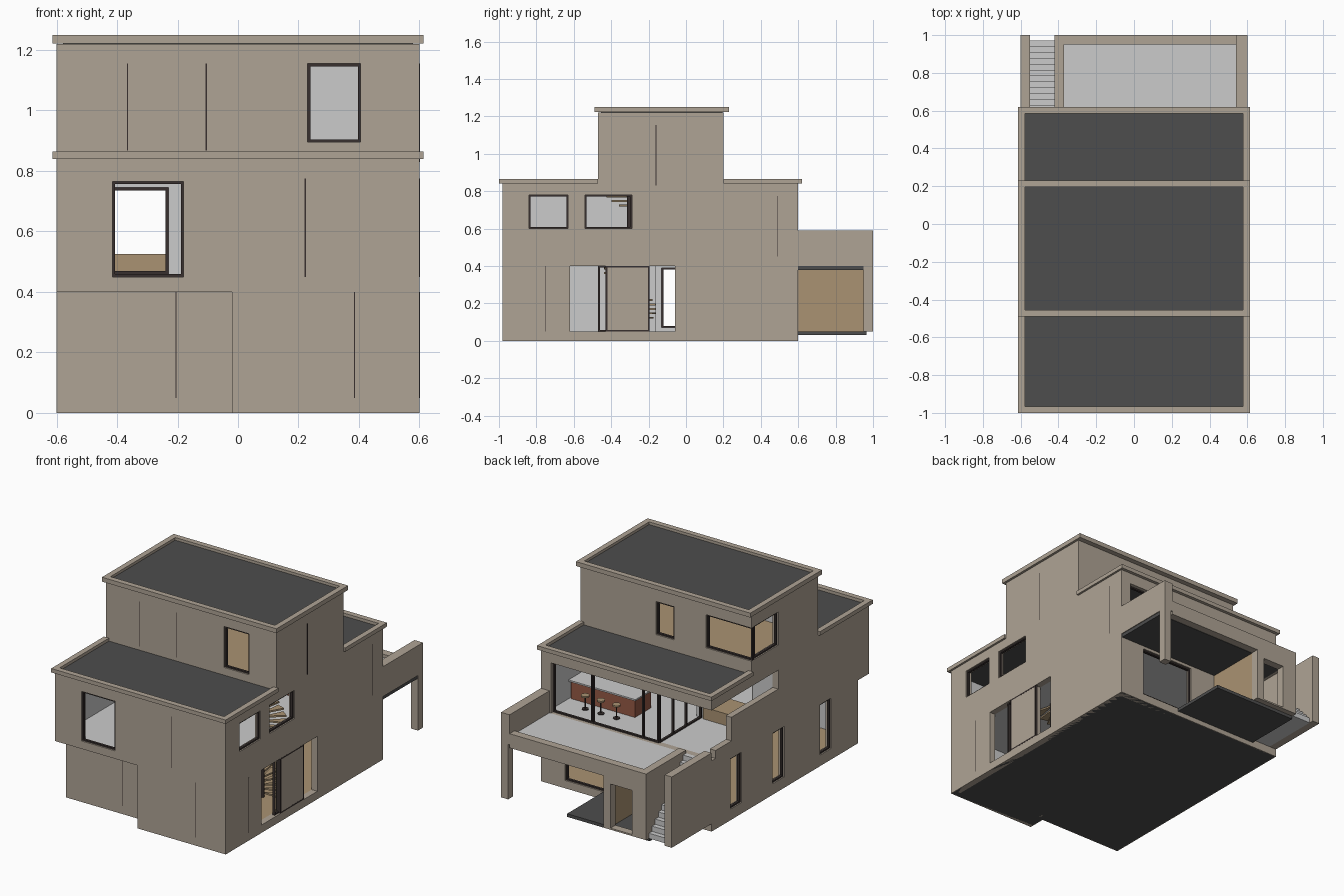
import bpy, bmesh, math

if "Cube" in bpy.data.objects:
    bpy.data.objects.remove(bpy.data.objects["Cube"])


def mat(name, r, g, b):
    m = bpy.data.materials.new(name)
    m.diffuse_color = (r, g, b, 1)
    m.use_nodes = True
    m.node_tree.nodes["Principled BSDF"].inputs["Base Color"].default_value = m.diffuse_color
    return m


TAN = mat("stucco", 0.43, 0.37, 0.30)
DARK = mat("roofing", 0.075, 0.075, 0.075)
FRAME = mat("frame_metal", 0.04, 0.03, 0.028)
WOOD = mat("wood", 0.40, 0.29, 0.17)
BRICK = mat("brick", 0.30, 0.10, 0.06)


def finish(name, bm, mats):
    me = bpy.data.meshes.new(name)
    bm.to_mesh(me)
    bm.free()
    ob = bpy.data.objects.new(name, me)
    bpy.context.collection.objects.link(ob)
    for m in mats:
        me.materials.append(m)
    return ob


def add_box(bm, x0, x1, y0, y1, z0, z1):
    vs = bmesh.ops.create_cube(bm, size=1)["verts"]
    for v in vs:
        v.co = (x0 + (v.co.x + .5) * (x1 - x0), y0 + (v.co.y + .5) * (y1 - y0),
                z0 + (v.co.z + .5) * (z1 - z0))


def boxes(name, material, *dims):
    bm = bmesh.new()
    for d in dims:
        add_box(bm, *d)
    return finish(name, bm, [material] if material else [])


def along(axis, a0, a1, p0, p1, z0, z1):
    p0, p1 = sorted((p0, p1))
    return (a0, a1, p0, p1, z0, z1) if axis == 'x' else (p0, p1, a0, a1, z0, z1)


def frame(name, axis, pos, a0, a1, z0, z1, posts=()):
    """Dark bars round an opening, with optional upright posts."""
    w, d = .009, .015
    parts = [(a0, a1, z0, z0 + w), (a0, a1, z1 - w, z1), (a0, a0 + w, z0, z1), (a1 - w, a1, z0, z1)]
    parts += [(p - w / 2, p + w / 2, z0, z1) for p in posts]
    boxes(name, FRAME, *[along(axis, b[0], b[1], pos - d / 2, pos + d / 2, b[2], b[3]) for b in parts])


def wall(name, axis, pos, t, a0, a1, z0, z1, holes=(), framed=True, outer=TAN):
    """Wall with its outer face at pos, thickness t towards the inside, and rectangular openings."""
    aa = sorted({a0, a1, *[v for h in holes for v in h[:2]]})
    zz = sorted({z0, z1, *[v for h in holes for v in h[2:]]})
    bm = bmesh.new()
    for l, r in zip(aa, aa[1:]):
        for b, u in zip(zz, zz[1:]):
            c, m = (l + r) / 2, (b + u) / 2
            if any(h[0] < c < h[1] and h[2] < m < h[3] for h in holes):
                continue
            q = [(l, b), (r, b), (r, u), (l, u)]
            bm.faces.new([bm.verts.new((a, pos, z) if axis == 'x' else (pos, a, z)) for a, z in q])
    bmesh.ops.remove_doubles(bm, verts=bm.verts, dist=1e-5)
    ext = bmesh.ops.extrude_face_region(bm, geom=bm.faces[:], use_keep_orig=True)
    k = 1 if axis == 'x' else 0
    for g in ext["geom"]:
        if isinstance(g, bmesh.types.BMVert):
            g.co[k] += t
    bmesh.ops.recalc_face_normals(bm, faces=bm.faces)
    for f in bm.faces:  # inner faces are plain grey plaster
        f.material_index = int(f.normal[k] * t > .5 * abs(t))
    finish(name, bm, [outer, None])
    if framed:
        for i, h in enumerate(holes):
            frame(f"{name}_window_{i}", axis, pos + t * .4, *h)


T = .04
# Ground floor
boxes("base_slab", DARK, (-.595, .595, -.865, .595, 0, .045), (-.015, .595, -.975, -.865, 0, .045))
boxes("ground_floor", WOOD, (-.56, .56, -.83, .56, .045, .05))
wall("ground_front_right", 'x', -.98, T, -.02, .6, 0, .4)
wall("ground_front_left", 'x', -.87, T, -.6, -.02, 0, .4)
wall("ground_return", 'y', -.02, T, -.94, -.83, 0, .4)
wall("ground_right", 'y', .6, -T, -.94, .56, 0, .4,
     [(-.62, -.42, .05, .399), (-.2, -.06, .05, .399)], framed=False)
frame("sliding_panel_frame", 'y', .593, -.43, -.195, .05, .4)
frame("entry_frame", 'y', .58, -.47, -.42, .05, .4)
wall("ground_left", 'y', -.6, T, -.83, .56, 0, .4,
     [(-.6, -.49, .07, .39), (-.13, -.01, .07, .39), (.3, .41, .07, .39)])
wall("ground_back", 'x', .6, -T, -.6, .6, 0, .4, [(.06, .43, .05, .36)])
wall("ground_partition", 'y', -.12, .03, -.83, -.16, .05, .4, outer=None)

# First floor
boxes("first_slab", None, (-.56, .56, -.94, .56, .4, .45))
wall("first_front", 'x', -.98, T, -.6, .6, .4, .84, [(-.415, -.18, .45, .765)])
wall("first_right", 'y', .6, -T, -.94, .56, .4, .84, [(-.84, -.63, .6, .78), (-.54, -.29, .6, .78)])
wall("first_left", 'y', -.6, T, -.94, .56, .4, .84,
     [(-.07, .4, .65, .77), (.4, .56, .5, .77)], framed=False)
wall("first_back", 'x', .6, -T, -.6, .6, .4, .84, [(-.6, .53, .45, .77)], framed=False)
frame("kitchen_glazing", 'x', .57, -.21, .53, .45, .77, (.26, .25, -.1))
frame("side_glazing", 'y', -.21, .15, .57, .45, .77, (.3, .43))
wall("loggia_side_wall", 'y', -.21, .03, -.07, .15, .45, .8, outer=None)
wall("loggia_end_wall", 'x', -.07, -.03, -.56, -.18, .45, .8, [(-.42, -.23, .46, .745)], outer=None)
wall("first_partition", 'y', -.17, .03, -.94, -.1, .45, .81, outer=None)
boxes("loggia_bench", WOOD, (-.555, -.23, -.02, .16, .45, .525))

# Second floor
boxes("second_floor", WOOD, (-.56, .56, -.43, .16, .845, .855))
wall("second_front", 'x', -.47, T, -.6, .6, .84, 1.22, [(.23, .405, .895, 1.155)])
wall("second_right", 'y', .6, -T, -.43, .16, .84, 1.22)
wall("second_left", 'y', -.6, T, -.43, .16, .84, 1.22, [(-.07, .16, .93, 1.14)])
wall("second_back", 'x', .2, -T, -.6, .6, .84, 1.22,
     [(-.6, -.28, .93, 1.14), (-.055, .07, .92, 1.13)])

# Flat roofs with projecting parapet rims
boxes("lower_roof", DARK, (-.578, .578, -.965, .59, .8, .846))
boxes("upper_roof", DARK, (-.578, .578, -.455, .195, 1.19, 1.233))


def rim(name, y0, y1, z0, z1, ends):
    w, X = .035, .613
    parts = [(-X, -X + w, y0, y1, z0, z1), (X - w, X, y0, y1, z0, z1)]
    if 'f' in ends:
        parts.append((-X + w, X - w, y0, y0 + w, z0, z1))
    if 'b' in ends:
        parts.append((-X + w, X - w, y1 - w, y1, z0, z1))
    boxes(name, TAN, *parts)


rim("lower_front_parapet", -1, -.47, .84, .865, 'f')
rim("lower_back_parapet", .2, .62, .84, .865, 'b')
rim("upper_parapet", -.49, .23, 1.222, 1.25, 'fb')

# Rear terrace over a covered porch
boxes("terrace_floor", None, (-.37, .54, .6, .95, .4, .45))
boxes("terrace_soffit", DARK, (-.37, .595, .6, .95, .378, .4))
boxes("terrace_edges", TAN, (-.42, .54, .95, 1, .38, .47), (-.42, -.37, .6, .95, .38, .47),
      (.54, .6, .6, 1, .4, .59))
boxes("terrace_column", TAN, (.55, .6, .95, 1, .05, .4))
boxes("porch_slab", DARK, (-.42, .16, .6, .965, .03, .05))
boxes("store_wood_side", WOOD, (-.15, -.12, .6, .95, .05, .38))
boxes("store_stair_side", TAN, (-.42, -.39, .6, .95, .05, .38))
wall("store_front", 'x', 1, -.05, -.42, -.12, .05, .38, [(-.32, -.17, .06, .34)], framed=False)

# Outside stair and its flank wall
boxes("outside_stair", None, *[(-.55, -.42, .94 - .031 * i, .971 - .031 * i, .05, .05 + .4 * (i + 1) / 12)
                               for i in range(12)])
boxes("stair_flank_wall", TAN, (-.6, -.55, .6, 1, .05, .5))

# Spiral stair of wedge treads
bm = bmesh.new()
for i in range(32):
    a, z = i * math.radians(20), .07 + i * .024
    b = a + math.radians(24)
    pts = [(.38 + r * math.cos(t), -.3 + r * math.sin(t)) for r, t in
           ((.015, a), (.14, a), (.14, b), (.015, b))]
    f = bm.faces.new([bm.verts.new((x, y, z)) for x, y in pts])
    up = bmesh.ops.extrude_face_region(bm, geom=[f], use_keep_orig=True)
    bmesh.ops.translate(bm, vec=(0, 0, .01), verts=[g for g in up["geom"] if isinstance(g, bmesh.types.BMVert)])
bmesh.ops.recalc_face_normals(bm, faces=bm.faces)
finish("spiral_treads", bm, [WOOD])


def cyl(name, x, y, z0, z1, r, material):
    bm = bmesh.new()
    bmesh.ops.create_cone(bm, cap_ends=True, segments=16, radius1=r, radius2=r, depth=z1 - z0)
    bmesh.ops.translate(bm, vec=(x, y, (z0 + z1) / 2), verts=bm.verts)
    finish(name, bm, [material])


cyl("spiral_post", .38, -.3, .05, .86, .015, FRAME)

# Kitchen island and stools
boxes("island", BRICK, (.1, .55, .21, .37, .45, .56))
boxes("island_top", None, (.09, .56, .2, .38, .56, .57))
for i, x in enumerate((.18, .29, .4)):
    cyl(f"stool_{i}_base", x, .44, .45, .455, .02, FRAME)
    cyl(f"stool_{i}_leg", x, .44, .455, .53, .004, FRAME)
    cyl(f"stool_{i}_seat", x, .44, .53, .54, .024, WOOD)

# Thin dark facade joints
e = .002
for n, axis, pos, a, z0, z1 in [
        ("a", 'x', -.47, -.365, .868, 1.155), ("b", 'x', -.47, -.105, .868, 1.155),
        ("c", 'x', -.98, .222, .45, .775), ("d", 'x', -.87, -.205, .05, .4),
        ("e", 'x', -.98, .385, .05, .4), ("f", 'y', .6, -.16, .83, 1.155),
        ("g", 'y', .6, .49, .45, .775), ("h", 'y', .6, -.75, .05, .4)]:
    boxes("facade_joint_" + n, FRAME, along(axis, a - e, a + e, pos - e / 2, pos + e / 2, z0, z1))
